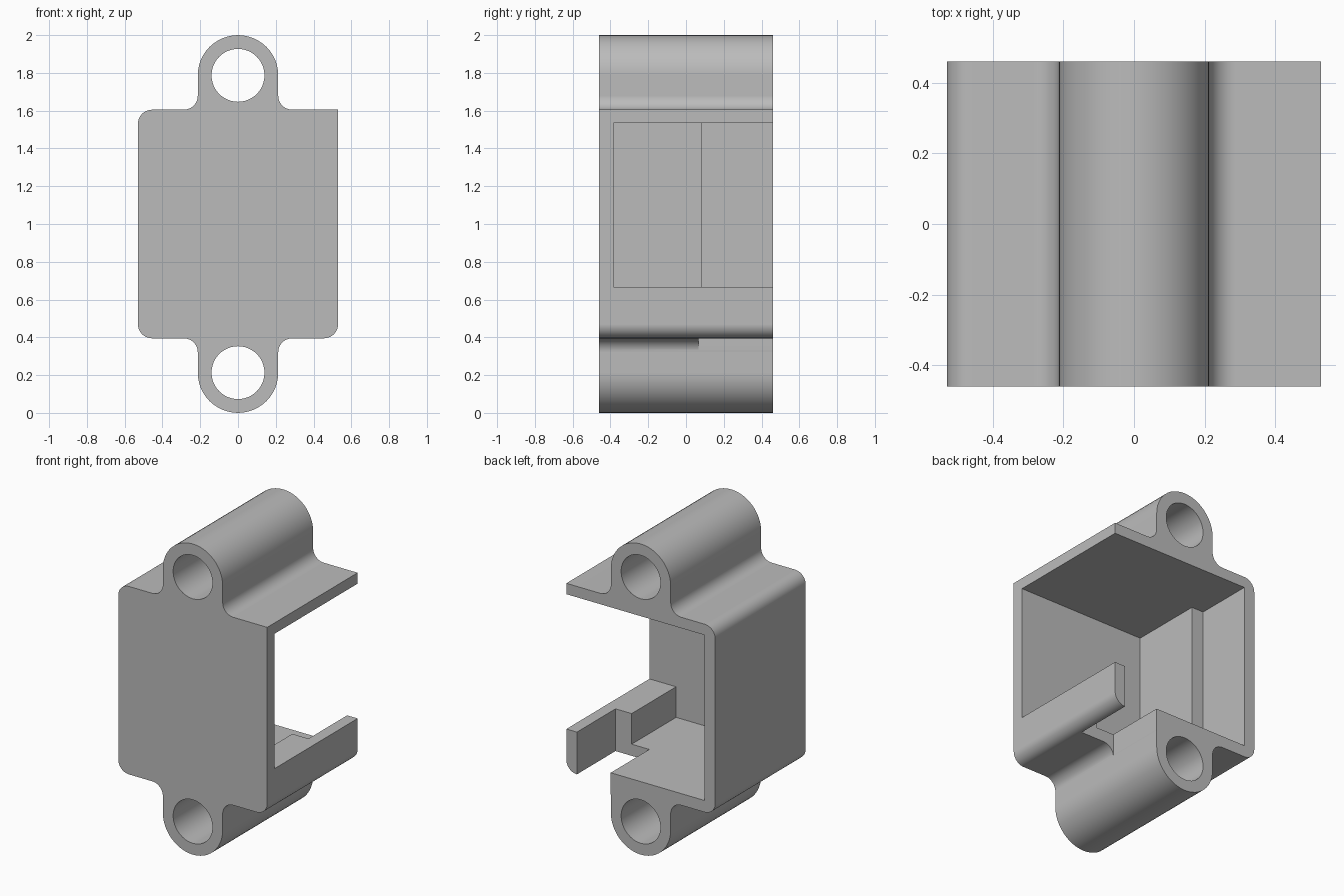
import bpy, bmesh, math
from mathutils import Matrix

if "Cube" in bpy.data.objects:
    bpy.data.objects.remove(bpy.data.objects["Cube"])

# Main dimensions
HALF_W, HALF_D = 0.53, 0.46
BASE, TOP = 0.395, 1.605
WALL = 0.075
EAR_R, HOLE_R = 0.213, 0.14
FILLET = 0.075
FAR = 1.0

grey = bpy.data.materials.new("plain grey")
grey.use_nodes = True
grey.diffuse_color = (0.5, 0.5, 0.5, 1)
grey.node_tree.nodes["Principled BSDF"].inputs["Base Color"].default_value = grey.diffuse_color


def arc(cx, cz, r, start, end):
    steps = max(2, round(abs(end - start) / 7.5))
    angles = [math.radians(start + (end - start) * i / steps) for i in range(steps + 1)]
    return [(cx + r * math.cos(a), cz + r * math.sin(a)) for a in angles]


def prism(name, points, low, high, along_y=False):
    """Extrude a closed outline, along z or along y."""
    bm = bmesh.new()
    face = bm.faces.new([bm.verts.new((a, low, b) if along_y else (a, b, low)) for a, b in points])
    moved = bmesh.ops.extrude_face_region(bm, geom=[face])["geom"]
    step = (0, high - low, 0) if along_y else (0, 0, high - low)
    bmesh.ops.translate(bm, vec=step, verts=[v for v in moved if isinstance(v, bmesh.types.BMVert)])
    bmesh.ops.recalc_face_normals(bm, faces=bm.faces)
    mesh = bpy.data.meshes.new(name)
    bm.to_mesh(mesh)
    bm.free()
    mesh.materials.append(grey)
    obj = bpy.data.objects.new(name, mesh)
    bpy.context.collection.objects.link(obj)
    return obj


def cut(target, cutter):
    cutter.hide_render = True
    mod = target.modifiers.new("cut", "BOOLEAN")
    mod.operation, mod.solver, mod.object = "DIFFERENCE", "EXACT", cutter
    bpy.context.view_layer.objects.active = target
    bpy.ops.object.modifier_apply(modifier=mod.name)
    bpy.data.objects.remove(cutter)


# Housing outline: box with a filleted ear above and below, one square corner
ear_low, ear_high = EAR_R, 2 - EAR_R
fx = EAR_R + FILLET
cx = HALF_W - WALL
outline = (
    arc(0, ear_low, EAR_R, 180, 360)
    + arc(fx, BASE - FILLET, FILLET, 180, 90)
    + arc(cx, BASE + WALL, WALL, 270, 360)
    + [(HALF_W, TOP)]
    + arc(fx, TOP + FILLET, FILLET, 270, 180)
    + arc(0, ear_high, EAR_R, 0, 180)
    + arc(-fx, TOP + FILLET, FILLET, 0, -90)
    + arc(-cx, TOP - WALL, WALL, 90, 180)
    + arc(-cx, BASE + WALL, WALL, 180, 270)
    + arc(-fx, BASE - FILLET, FILLET, 90, 0)
)
housing = prism("housing", outline, -HALF_D, HALF_D, along_y=True)

# Bolt holes through the ears
for z in (ear_low, ear_high):
    cut(housing, prism("hole_cutter", arc(0, z, HOLE_R, 0, 360)[:-1], -FAR, FAR, along_y=True))

# Cavity: open at the back, thicker side wall towards the front
front = -HALF_D + WALL
thick_x, thick_y = -0.37, 0.085
stepped_side = [(-cx, FAR), (-cx, thick_y), (thick_x, thick_y), (thick_x, front)]
sill, block_x, block_y = 0.667, 0.34, 0.067

# Upper part is open to the side as well
cut(housing, prism("opening_cutter", stepped_side + [(FAR, front), (FAR, FAR)], sill, TOP - WALL + 0.005))

# Lower part keeps a low side wall with a block inside it
low_plan = stepped_side + [(block_x, front), (block_x, block_y), (cx, block_y), (cx, FAR)]
cut(housing, prism("floor_cutter", low_plan, BASE + WALL, sill + 0.1))

# Notch through the floor beside the low wall
nx = EAR_R + 0.001
notch = [(nx, block_y), (cx, block_y), (cx, FAR), (nx, FAR)]
cut(housing, prism("notch_cutter", notch, 0.2, sill - 0.05))

# Smooth curves with crisp edges and flat planes
bpy.ops.object.select_all(action="DESELECT")
housing.select_set(True)
bpy.context.view_layer.objects.active = housing
bpy.ops.object.shade_smooth_by_angle(angle=math.radians(30))
weighted = housing.modifiers.new("flat planes", "WEIGHTED_NORMAL")
weighted.keep_sharp = True
